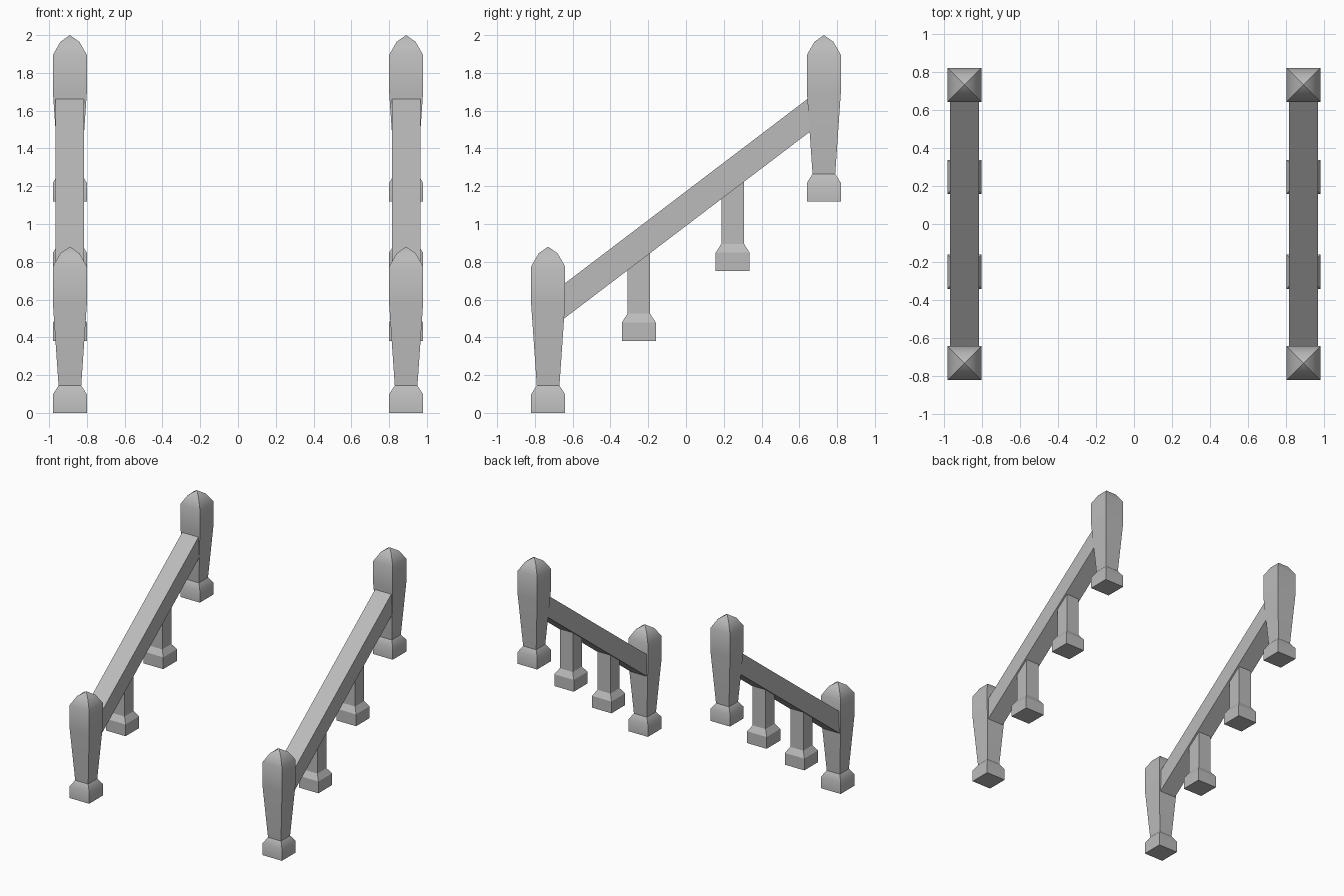
import bpy
import bmesh
import math

cube = bpy.data.objects.get("Cube")
if cube:
    bpy.data.objects.remove(cube, do_unlink=True)

stone = bpy.data.materials.new("grey stone")
stone.use_nodes = True
GREY = (0.5, 0.5, 0.5, 1)
stone.diffuse_color = GREY
stone.node_tree.nodes["Principled BSDF"].inputs["Base Color"].default_value = GREY

RAIL_X, RAIL_HALF, RAIL_END = 0.89, 0.075, 0.655
SLOPE = 0.76


def rail_bottom(y):
    return 0.99 + SLOPE * y


def finish(name, bm, smooth=False):
    bmesh.ops.recalc_face_normals(bm, faces=bm.faces)
    mesh = bpy.data.meshes.new(name)
    bm.to_mesh(mesh)
    bm.free()
    mesh.materials.append(stone)
    obj = bpy.data.objects.new(name, mesh)
    bpy.context.collection.objects.link(obj)
    if smooth:
        bpy.ops.object.select_all(action="DESELECT")
        obj.select_set(True)
        bpy.context.view_layer.objects.active = obj
        bpy.ops.object.shade_smooth_by_angle(angle=math.radians(35))
    return obj


def square_loft(name, profile, location, smooth=False):
    """Stack square rings of (half width, height); a zero width closes to a tip."""
    bm = bmesh.new()
    previous = None
    for half, z in profile:
        if half == 0:
            tip = bm.verts.new((0, 0, z))
            for i in range(4):
                bm.faces.new((previous[i], previous[(i + 1) % 4], tip))
            previous = None
            break
        ring = [bm.verts.new((sx * half, sy * half, z))
                for sx, sy in ((-1, -1), (1, -1), (1, 1), (-1, 1))]
        if previous:
            for i in range(4):
                j = (i + 1) % 4
                bm.faces.new((previous[i], previous[j], ring[j], ring[i]))
        else:
            bm.faces.new(ring[::-1])
        previous = ring
    if previous:
        bm.faces.new(previous)
    obj = finish(name, bm, smooth)
    obj.location = location
    return obj


def sloped_rail(name, x):
    """Square beam with vertical ends, sheared up the slope."""
    bm = bmesh.new()
    bmesh.ops.create_cube(bm, size=1)
    for v in bm.verts:
        y = v.co.y * 2 * RAIL_END
        z = rail_bottom(y) + (0.183 if v.co.z > 0 else 0)
        v.co = (v.co.x * 2 * RAIL_HALF, y, z)
    finish(name, bm).location.x = x


# Shared stepped foot, then the tapered newel with its pointed cap
FOOT = [(0.09, 0), (0.09, 0.098), (0.06, 0.145)]
NEWEL = FOOT + [(0.09, 0.58), (0.09, 0.775), (0.05, 0.845), (0, 0.88)]

for side, x in (("left", RAIL_X), ("right", -RAIL_X)):
    sloped_rail(f"{side}_rail", x)
    # Newel posts at both ends
    square_loft(f"{side}_front_post", NEWEL, (x, -0.73, 0), True)
    square_loft(f"{side}_back_post", NEWEL, (x, 0.73, 1.12), True)
    # Short supports reaching into the rail
    for label, y, z in (("lower", -0.25, 0.38), ("upper", 0.247, 0.75)):
        top = rail_bottom(y) + 0.08 - z
        square_loft(f"{side}_{label}_support", FOOT + [(0.06, top)], (x, y, z))
